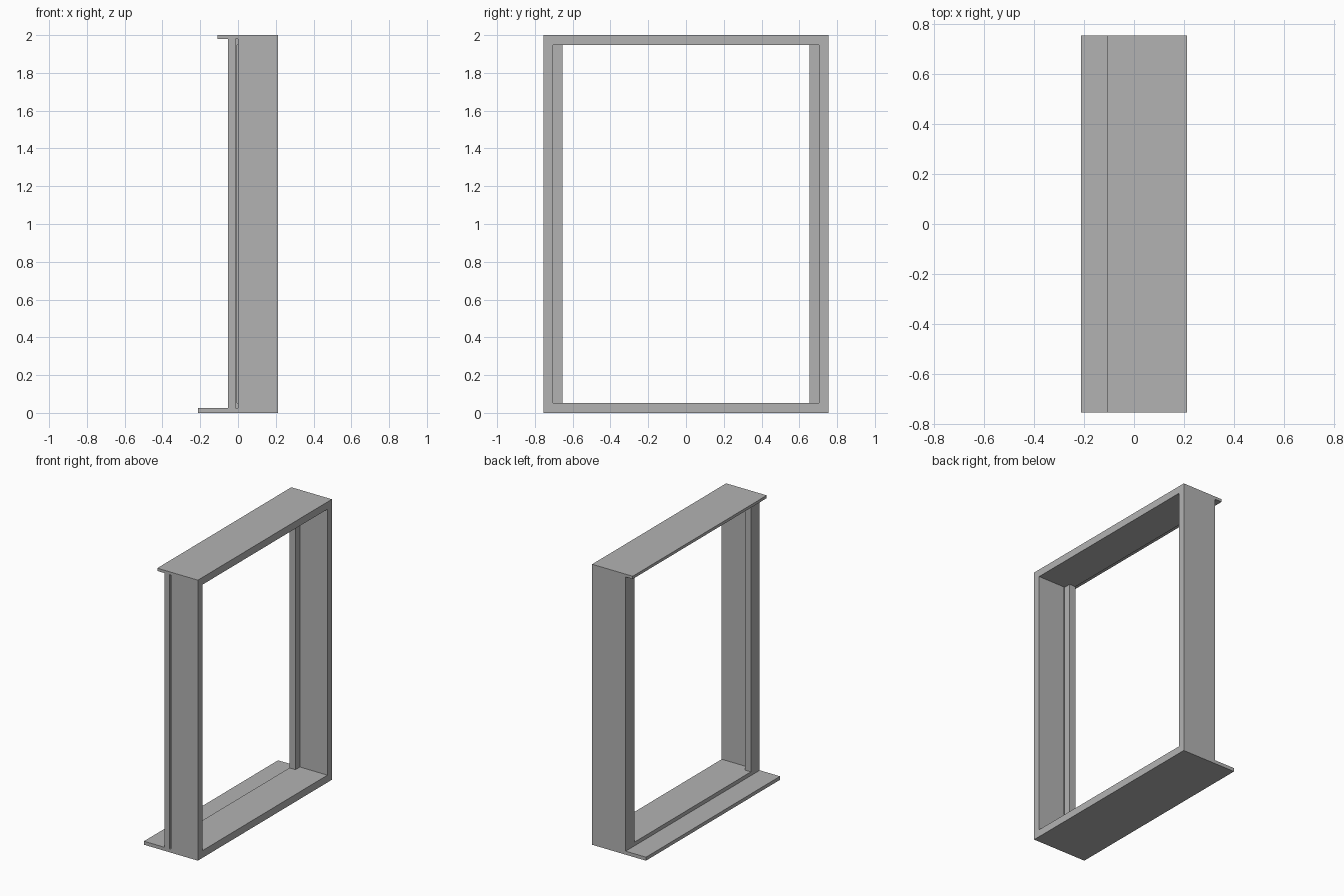
import bpy
import bmesh

cube = bpy.data.objects.get("Cube")
if cube:
    bpy.data.objects.remove(cube, do_unlink=True)

grey = bpy.data.materials.new("frame_grey")
grey.use_nodes = True
colour = (0.45, 0.45, 0.45, 1)
grey.diffuse_color = colour
grey.node_tree.nodes["Principled BSDF"].inputs["Base Color"].default_value = colour

HALF, INNER, STOP = 0.755, 0.705, 0.655   # half width outside, inside, at the stops
FRONT, BACK = 0.212, -0.053               # depth of the frame in x
TOP, RAIL = 2.0, 0.052                    # height and rail thickness


def add_object(name, bm):
    bmesh.ops.recalc_face_normals(bm, faces=bm.faces)
    mesh = bpy.data.meshes.new(name)
    bm.to_mesh(mesh)
    bm.free()
    mesh.materials.append(grey)
    obj = bpy.data.objects.new(name, mesh)
    bpy.context.collection.objects.link(obj)
    return obj


def extrude_profile(name, points, half):
    """Sweep an (x, z) outline along y."""
    bm = bmesh.new()
    face = bm.faces.new([bm.verts.new((x, -half, z)) for x, z in points])
    moved = bmesh.ops.extrude_face_region(bm, geom=[face])["geom"]
    verts = [v for v in moved if isinstance(v, bmesh.types.BMVert)]
    bmesh.ops.translate(bm, verts=verts, vec=(0, 2 * half, 0))
    return add_object(name, bm)


def box(name, xs, ys, zs):
    bm = bmesh.new()
    bmesh.ops.create_cube(bm, size=1)
    for v in bm.verts:
        v.co = [min(r) if c < 0 else max(r) for c, r in zip(v.co, (xs, ys, zs))]
    return add_object(name, bm)


# Bottom rail with its projecting sill
extrude_profile("sill_rail", [(FRONT, 0), (FRONT, RAIL), (BACK, RAIL),
                              (BACK, 0.025), (-0.213, 0.025), (-0.213, 0)], INNER)
# Top rail with its shorter lip
extrude_profile("head_rail", [(FRONT, TOP), (FRONT, TOP - RAIL), (BACK, TOP - RAIL),
                              (BACK, 1.98), (-0.108, 1.98), (-0.108, TOP)], INNER)

for side, s in (("right", -1), ("left", 1)):
    outer = (s * INNER, s * HALF)
    # Rail ends beyond the posts
    box(side + "_sill_end", (-0.213, FRONT), outer, (0, 0.025))
    box(side + "_head_end", (-0.108, FRONT), outer, (1.98, TOP))
    # Post, with a narrow groove on the right-hand one
    if s < 0:
        box(side + "_post", (0.0, FRONT), outer, (0.025, 1.98))
        box(side + "_post_strip", (BACK, -0.012), outer, (0.025, 1.98))
    else:
        box(side + "_post", (BACK, FRONT), outer, (0.025, 1.98))
    # Stop on the inner side of the post
    box(side + "_stop", (BACK, -0.005), (s * STOP, s * INNER), (RAIL, TOP - RAIL))
